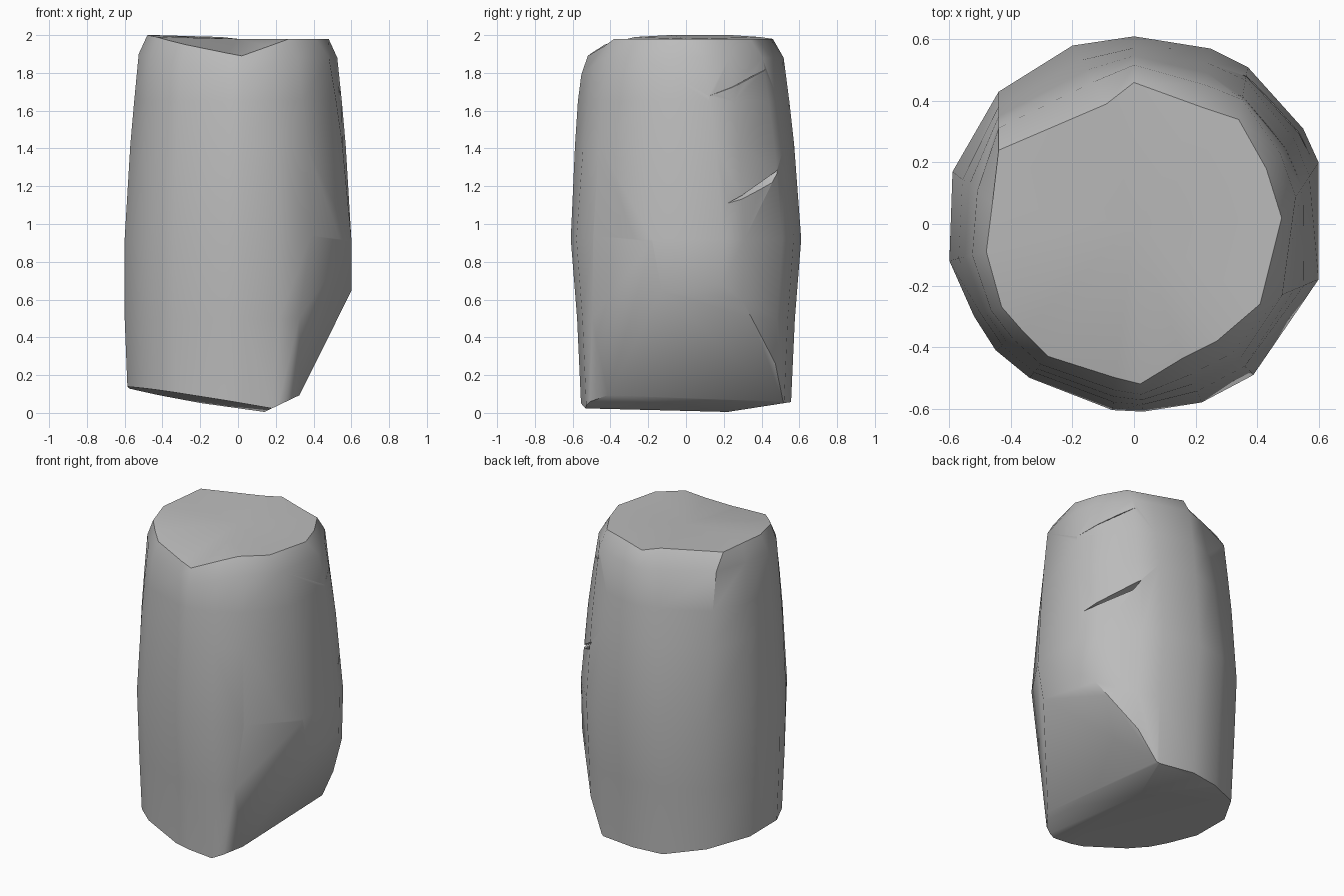
import bpy, bmesh, math
from mathutils import Vector

cube = bpy.data.objects.get("Cube")
if cube:
    bpy.data.objects.remove(cube)

stone = bpy.data.materials.new("stone_grey")
stone.use_nodes = True
colour = (0.5, 0.5, 0.5, 1)
stone.diffuse_color = colour
stone.node_tree.nodes["Principled BSDF"].inputs["Base Color"].default_value = colour

# Rough outlines of the widest girth and of the rim, counter-clockwise from the front
girth = [(.03, -.61), (.22, -.58), (.39, -.49), (.6, -.18), (.6, .2), (.55, .31),
         (.37, .51), (.25, .57), (0, .61), (-.2, .58), (-.44, .43), (-.59, .17),
         (-.6, -.12), (-.52, -.3), (-.45, -.41), (-.34, -.5), (-.07, -.605)]
rim = [(.02, -.52, 1.89), (.16, -.435, 1.94), (.27, -.38, 1.98), (.41, -.26, 1.98),
       (.48, .02, 1.98), (.43, .18, 1.98), (.34, .34, 1.98), (.22, .38, 1.98),
       (0, .46, 1.98), (-.09, .39, 1.99), (-.44, .24, 2), (-.46, .07, 2),
       (-.48, -.09, 2), (-.43, -.27, 1.99), (-.36, -.35, 1.97), (-.28, -.43, 1.95),
       (-.06, -.5, 1.905)]
# Lower rings: height, width scale, depth scale
lower = [(-.1, .96, .9), (.5, 1, .945), (.92, 1, 1)]
# Upper rings: height and how far the girth has drawn in to the rim
upper = [(1.42, .25), (1.65, .42)]


def add_object(name, bm):
    bmesh.ops.recalc_face_normals(bm, faces=bm.faces)
    mesh = bpy.data.meshes.new(name)
    bm.to_mesh(mesh)
    bm.free()
    mesh.materials.append(stone)
    obj = bpy.data.objects.new(name, mesh)
    bpy.context.collection.objects.link(obj)
    return obj


def slice_off(bm, point, normal):
    """Cut away everything beyond a plane and close the hole."""
    geom = bm.verts[:] + bm.edges[:] + bm.faces[:]
    cut = bmesh.ops.bisect_plane(bm, geom=geom, dist=1e-5, plane_co=point,
                                 plane_no=Vector(normal).normalized(), clear_outer=True)
    edges = [e for e in cut["geom_cut"] if isinstance(e, bmesh.types.BMEdge)]
    bmesh.ops.holes_fill(bm, edges=edges, sides=0)


def drawn_in(g, r, amount, z):
    flat = Vector(g).lerp(Vector(r[:2]), amount)
    return (flat.x, flat.y, z)


# Main body lofted through the rings
bm = bmesh.new()
pairs = list(zip(girth, rim))
rings = [[(x * sx, y * sy, z) for x, y in girth] for z, sx, sy in lower]
rings += [[drawn_in(g, r, amount, z) for g, r in pairs] for z, amount in upper]
rings.append([drawn_in(g, r, .62, r[2] - .1) for g, r in pairs])
rings.append(rim)
rings = [[bm.verts.new(p) for p in ring] for ring in rings]
count = len(girth)
for low, high in zip(rings, rings[1:]):
    for i in range(count):
        j = (i + 1) % count
        bm.faces.new((low[i], low[j], high[j], high[i]))
bm.faces.new(rings[0][::-1])

# Slightly dished top
centre = bm.verts.new((0, 0, 1.98))
for i in range(count):
    bm.faces.new((rings[-1][i], rings[-1][(i + 1) % count], centre))

# Hewn facets: lower side, lower front corner, tilted base, base side and back edges
slice_off(bm, (.595, 0, .65), (.885, .05, -.466))
slice_off(bm, (.39, -.48, .9), (.29, -.202, -.04))
slice_off(bm, (.14, .22, .005), (-.09, -.018, -.53))
slice_off(bm, (.14, .22, .005), (.43, 0, -.9))
slice_off(bm, (.14, .22, .005), (0, .14, -.9))
body = add_object("rock_body", bm)

# Wedge notches chipped into the side: tip, far end, inner and outer corners
notches = [
    [(.59, .21, 1.1), (.36, .62, 1.33), (.34, .36, 1.25), (.44, .55, 1.19)],
    [(.56, .11, 1.67), (.33, .52, 1.84), (.33, .27, 1.8), (.47, .42, 1.77)],
]
bpy.context.view_layer.objects.active = body
for corners in notches:
    bm = bmesh.new()
    for corner in corners:
        bm.verts.new(corner)
    bmesh.ops.convex_hull(bm, input=bm.verts)
    cutter = add_object("notch_cutter", bm)
    cutter.hide_render = True
    mod = body.modifiers.new("notch", "BOOLEAN")
    mod.operation = "DIFFERENCE"
    mod.solver = "EXACT"
    mod.object = cutter
    bpy.ops.object.modifier_apply(modifier=mod.name)
    bpy.data.objects.remove(cutter)

# Smooth sides with crisp hewn edges
bpy.ops.object.select_all(action="DESELECT")
body.select_set(True)
bpy.ops.object.shade_smooth_by_angle(angle=math.radians(42))
